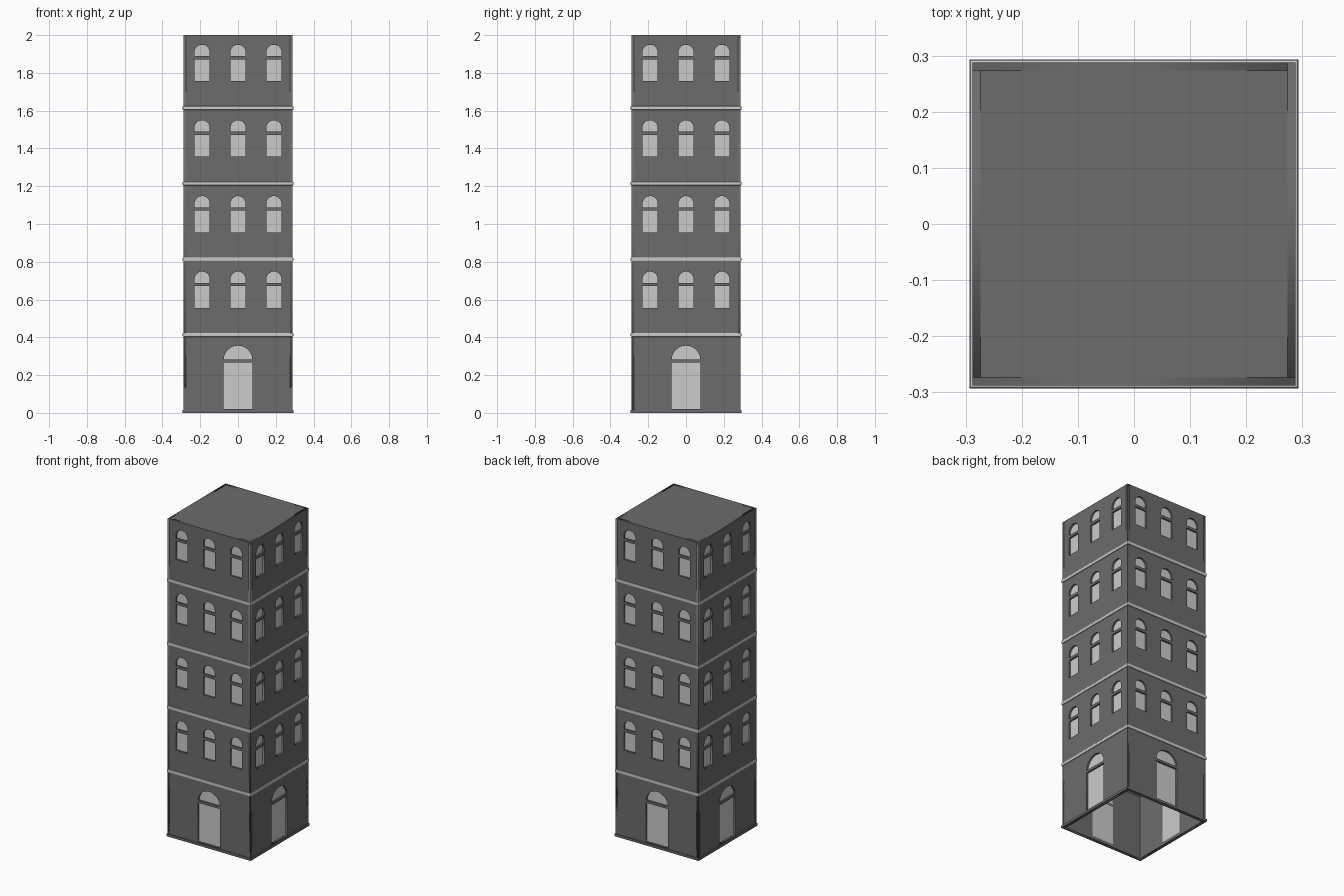
import bpy, bmesh, math
from mathutils import Matrix

if "Cube" in bpy.data.objects:
    bpy.data.objects.remove(bpy.data.objects["Cube"])

HALF, T, H = 0.288, 0.014, 2.0      # wall half width, wall thickness, height
FLOORS = [0.413, 0.813, 1.214, 1.614]

dark = bpy.data.materials.new("dark_wall")
dark.diffuse_color = (0.15, 0.15, 0.15, 1)
dark.use_nodes = True
dark.node_tree.nodes["Principled BSDF"].inputs["Base Color"].default_value = dark.diffuse_color

# openings: centre x, half width, bottom, top, bar bottom, bar top
openings = [(0, 0.076, 0.02, 0.356, 0.266, 0.282)]
for f in FLOORS:
    for x in (-0.19, 0, 0.19):
        openings.append((x, 0.04, f + 0.143, f + 0.335, f + 0.258, f + 0.275))


def add_mesh(name, mesh, mat=None):
    ob = bpy.data.objects.new(name, mesh)
    bpy.context.collection.objects.link(ob)
    if mat:
        mesh.materials.clear()
        mesh.materials.append(mat)
    return ob


def boxes(name, specs, mat=None):
    """One object from several boxes given as (centre, size)."""
    bm = bmesh.new()
    for c, s in specs:
        bmesh.ops.create_cube(bm, size=1, matrix=Matrix.Translation(c) @ Matrix.Diagonal((*s, 1)))
    me = bpy.data.meshes.new(name)
    bm.to_mesh(me)
    bm.free()
    return add_mesh(name, me, mat)


def arch(x, w, z0, z1, n=16):
    """Outline of a round-headed opening."""
    arc = [(x + w * math.cos(math.pi * i / n), z1 - w + w * math.sin(math.pi * i / n)) for i in range(n + 1)]
    return [(x - w, z0), (x + w, z0)] + arc


def plate(name, outlines, depth):
    """Filled outline with holes, thickened."""
    cu = bpy.data.curves.new(name, 'CURVE')
    cu.dimensions = '2D'
    cu.fill_mode = 'BOTH'
    cu.extrude = depth / 2
    for pts in outlines:
        sp = cu.splines.new('POLY')
        sp.points.add(len(pts) - 1)
        for p, (a, b) in zip(sp.points, pts):
            p.co = (a, b, 0, 1)
        sp.use_cyclic_u = True
    tmp = bpy.data.objects.new(name, cu)
    bpy.context.collection.objects.link(tmp)
    dg = bpy.context.evaluated_depsgraph_get()
    me = bpy.data.meshes.new_from_object(tmp.evaluated_get(dg))
    bpy.data.objects.remove(tmp)
    me.transform(Matrix.Translation((0, -HALF + depth / 2, 0)) @ Matrix.Rotation(math.pi / 2, 4, 'X'))
    return add_mesh(name, me, dark)


# one facade: pierced wall, recessed panes, transom bars
rect = [(-HALF, 0), (HALF, 0), (HALF, H), (-HALF, H)]
wall = plate("wall", [rect] + [arch(*o[:4]) for o in openings], T)
panes = boxes("panes", [((x, -HALF + T - 0.002, (a + b) / 2), (2 * w, 0.002, b - a))
                        for x, w, a, b, _, _ in openings])
bars = boxes("transoms", [((x, -HALF + 0.007, (c + d) / 2), (2 * w + 0.002, 0.012, d - c))
                          for x, w, _, _, c, d in openings], dark)

# repeat on the other three sides
for ob in (wall, panes, bars):
    for i in (1, 2, 3):
        cp = bpy.data.objects.new(f"{ob.name}_{i}", ob.data)
        cp.rotation_euler.z = i * math.pi / 2
        bpy.context.collection.objects.link(cp)

# flat roof
boxes("roof", [((0, 0, H - 0.005), (2 * HALF, 2 * HALF, 0.01))], dark)

# floor bands, softly rounded
for i, z in enumerate(FLOORS):
    band = boxes(f"floor_band_{i + 1}", [((0, 0, z), (0.586, 0.586, 0.02))])
    bv = band.modifiers.new("bevel", 'BEVEL')
    bv.width, bv.segments = 0.004, 2

# open plinth frame
p = HALF - 0.005
boxes("plinth", [((0, s * p, 0.0075), (0.586, 0.02, 0.015)) for s in (-1, 1)] +
      [((s * p, 0, 0.0075), (0.02, 0.586, 0.015)) for s in (-1, 1)], dark)
